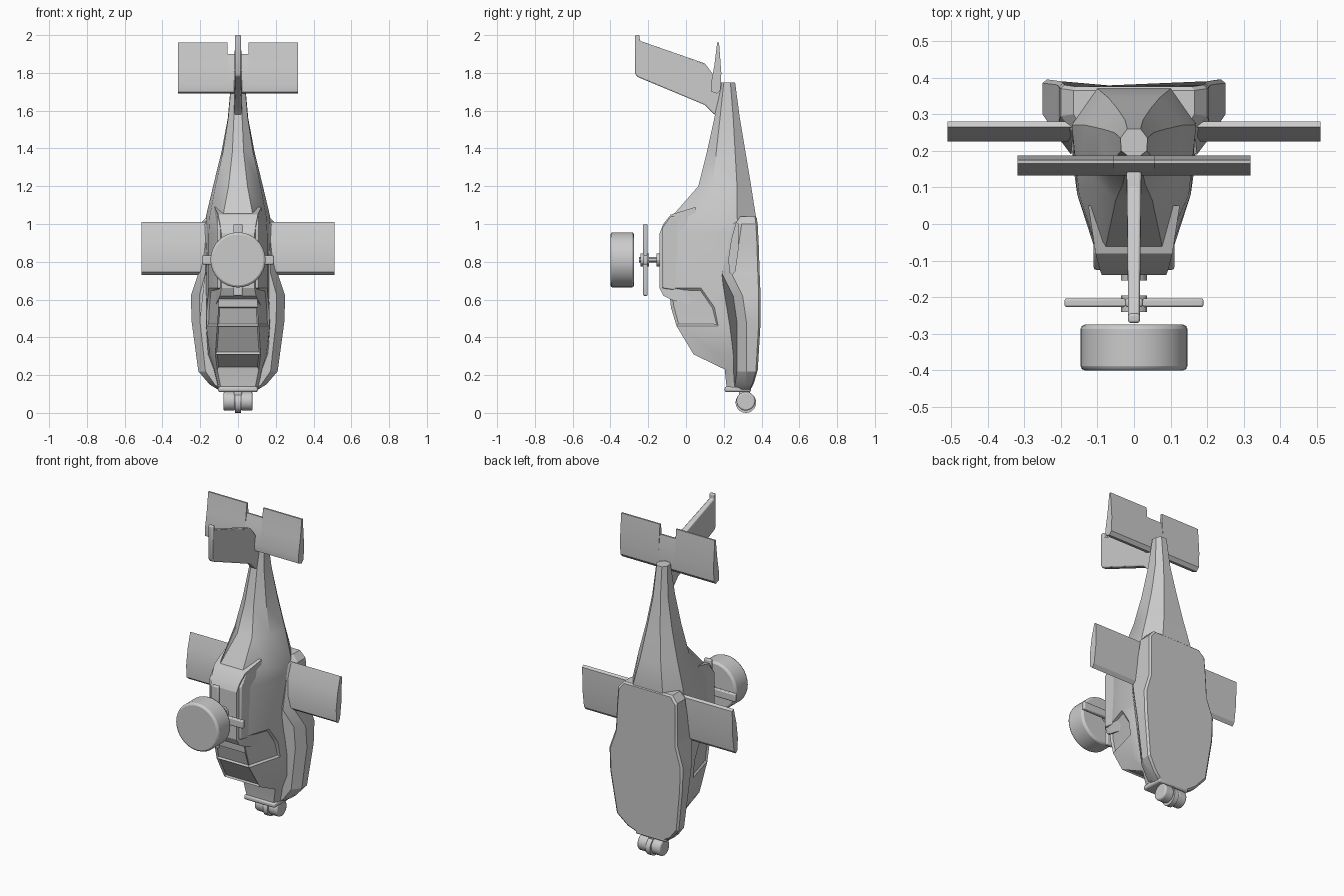
import bpy, bmesh, math
from mathutils import Vector, Matrix

cube = bpy.data.objects.get("Cube")
if cube:
    bpy.data.objects.remove(cube)

grey = bpy.data.materials.new("light grey")
grey.use_nodes = True
colour = (0.6, 0.6, 0.6, 1)
grey.diffuse_color = colour
grey.node_tree.nodes["Principled BSDF"].inputs["Base Color"].default_value = colour


def finish(name, bm, angle=30, bevel=0):
    """Turn a bmesh into a shaded, coloured object."""
    bmesh.ops.recalc_face_normals(bm, faces=bm.faces)
    mesh = bpy.data.meshes.new(name)
    bm.to_mesh(mesh)
    bm.free()
    mesh.materials.append(grey)
    ob = bpy.data.objects.new(name, mesh)
    bpy.context.collection.objects.link(ob)
    if bevel:
        mod = ob.modifiers.new("bevel", 'BEVEL')
        mod.width = bevel
        mod.segments = 2
    bpy.ops.object.select_all(action='DESELECT')
    ob.select_set(True)
    bpy.context.view_layer.objects.active = ob
    bpy.ops.object.shade_smooth_by_angle(angle=math.radians(angle))
    return ob


def loft(rings):
    """Skin equal rings of points and cap both ends."""
    bm = bmesh.new()
    loops = [[bm.verts.new(p) for p in ring] for ring in rings]
    n = len(loops[0])
    for a, b in zip(loops, loops[1:]):
        for i in range(n):
            j = (i + 1) % n
            bm.faces.new((a[i], a[j], b[j], b[i]))
    bm.faces.new(loops[0])
    bm.faces.new(loops[-1])
    return bm


def prism(name, profile, x0, x1, **kw):
    """Extrude a (y, z) profile along x."""
    return finish(name, loft([[(x, y, z) for y, z in profile] for x in (x0, x1)]), **kw)


def cylinder(name, centre, radius, depth, axis, sides=24, bevel=0):
    bm = bmesh.new()
    turn = Matrix.Rotation(math.pi / 2, 4, 'Y' if axis == 'X' else 'X')
    bmesh.ops.create_cone(bm, cap_ends=True, segments=sides, radius1=radius, radius2=radius,
                          depth=depth, matrix=Matrix.Translation(centre) @ turn)
    return finish(name, bm, bevel=bevel)


def box(name, centre, size, bevel=0):
    bm = bmesh.new()
    bmesh.ops.create_cube(bm, size=1, matrix=Matrix.Translation(centre) @ Matrix.Diagonal((*size, 1)))
    return finish(name, bm, bevel=bevel)


# Fuselage: z, then (y, half width) for roof, shoulder, flank and belly
sections = [
    (1.75, .185, .015, .20, .035, .235, .037, .26, .018),
    (1.56, .15, .022, .18, .052, .25, .054, .285, .025),
    (1.38, .11, .03, .16, .08, .26, .088, .315, .045),
    (1.20, .065, .05, .14, .12, .27, .132, .345, .07),
    (1.04, -.075, .08, .08, .15, .27, .17, .37, .10),
    (.95, -.10, .09, .08, .155, .28, .17, .36, .12),
    (.66, -.09, .10, .08, .155, .28, .17, .36, .12),
    (.56, -.08, .105, .15, .165, .28, .17, .36, .12),
    (.46, -.05, .11, .17, .168, .28, .17, .36, .12),
    (.31, .04, .12, .17, .15, .28, .16, .35, .12),
    (.23, .205, .11, .235, .125, .28, .13, .34, .10),
    (.13, .215, .09, .24, .10, .28, .11, .34, .09),
]
rings = []
for z, *pairs in sections:
    half = list(zip(pairs[1::2], pairs[0::2]))
    rings.append([(w, y, z) for w, y in half] + [(-w, y, z) for w, y in reversed(half)])
bm = loft(rings)
bm.normal_update()
bmesh.ops.recalc_face_normals(bm, faces=bm.faces)
# Recessed windscreen panels and side windows
panes = []
side_panes = []
for f in bm.faces:
    c = f.calc_center_median()
    if .23 < c.z < .55 and abs(c.x) < .01 and c.y < .2 and len(f.verts) == 4:
        panes.append(f)
    elif .47 < c.z < .65 and abs(c.x) > .1 and c.y < .1:
        side_panes.append(f)
bmesh.ops.inset_individual(bm, faces=panes, thickness=.012, depth=-.01)
bmesh.ops.inset_region(bm, faces=side_panes, thickness=.014, depth=-.01)
finish("fuselage", bm, angle=35)

# Belly pan: half outline as x, z, front edge y, back edge y
outline = [
    (.165, 1.04, .25, .375), (.20, 1.0, .245, .38), (.205, .9, .23, .385),
    (.21, .74, .19, .39), (.25, .62, .25, .395), (.245, .48, .27, .395),
    (.21, .22, .27, .38), (.15, .15, .26, .36), (.10, .12, .25, .345),
]
full = outline + [(-x, z, f, b) for x, z, f, b in reversed(outline)]
bm = loft([
    [(x * .82, f, z) for x, z, f, b in full],
    [(x, f + .05, z) for x, z, f, b in full],
    [(x, b - .01, z) for x, z, f, b in full],
    [(x * .95, b, .6 + (z - .6) * .98) for x, z, f, b in full],
])
finish("belly_pan", bm, angle=25)

# Engine cowling behind the rotor mast, tapering towards the front
side = [(.95, 1.0), (.95, .66), (1.06, .60), (1.06, .60)]
bm = loft([
    [(s * w, y, z) for s, z in ((-1, top), (1, top), (1, low), (-1, low))]
    for y, w, top, low in ((.05, .125, 1.09, .56), (-.08, .105, 1.05, .60),
                           (-.12, .095, 1.0, .62), (-.14, .088, .95, .66))
])
finish("engine_cowling", bm, angle=20)
for s, word in ((1, "left"), (-1, "right")):
    prism(word + "_engine_rib", [(-.125, .98), (-.08, 1.04), (.02, 1.04), (.02, .64), (-.125, .66)],
          s * .085, s * .11, bevel=.006)

# Wings and tailplane
wing = [(.265, 1.01), (.28, 1.0), (.277, .86), (.262, .75), (.245, .73), (.228, .745), (.225, .82), (.24, .92)]
tail = [(.165, 1.96), (.175, 1.96), (.187, 1.8), (.183, 1.71), (.165, 1.69), (.135, 1.70), (.132, 1.74), (.15, 1.84)]
for s, word in ((1, "left"), (-1, "right")):
    prism(word + "_wing", wing, s * .13, s * .51)
    prism(word + "_tailplane", tail, s * .055, s * .318)
prism("tailplane_centre", [(y, min(z, 1.9)) for y, z in tail], -.055, .055)

# Tail fin with a thin upright tip
fin = [(.19, 1.58), (.15, 1.58), (.10, 1.63), (-.26, 1.78), (-.27, 1.8), (-.27, 2.0),
       (-.245, 2.0), (-.245, 1.97), (.10, 1.85), (.16, 1.77), (.20, 1.74)]
bm = loft([[(s * (.016 + .03 * max(y, 0)), y, z) for y, z in fin] for s in (-1, 1)])
finish("tail_fin", bm, bevel=.006)

# Rotor mast, four blade stubs and the round mast housing
hub_z = .81
cylinder("rotor_mast", (0, -.185, hub_z), .014, .13, 'Y', 12)
cylinder("mast_collar", (0, -.145, hub_z), .035, .02, 'Y', 12)
cylinder("rotor_hub", (0, -.218, hub_z), .035, .045, 'Y', 12)
for s, a, b in ((1, "left", "upper"), (-1, "right", "lower")):
    box(a + "_blade_stub", (s * .1, -.215, hub_z), (.18, .024, .048), bevel=.006)
    box(b + "_blade_stub", (0, -.215, hub_z + s * .1), (.048, .024, .18), bevel=.006)
cylinder("mast_housing", (0, -.3375, hub_z), .146, .125, 'Y', 32, bevel=.012)

# Nose collar and twin sensor drums
box("nose_collar", (0, .275, .125), (.21, .14, .03), bevel=.01)
box("sensor_stalk", (0, .31, .09), (.04, .06, .08), bevel=.008)
for s, word in ((1, "left"), (-1, "right")):
    cylinder(word + "_sensor", (s * .046, .317, .062), .05, .062, 'X', 20, bevel=.008)
cylinder("sensor_axle", (0, .317, .055), .055, .03, 'X', 20)
